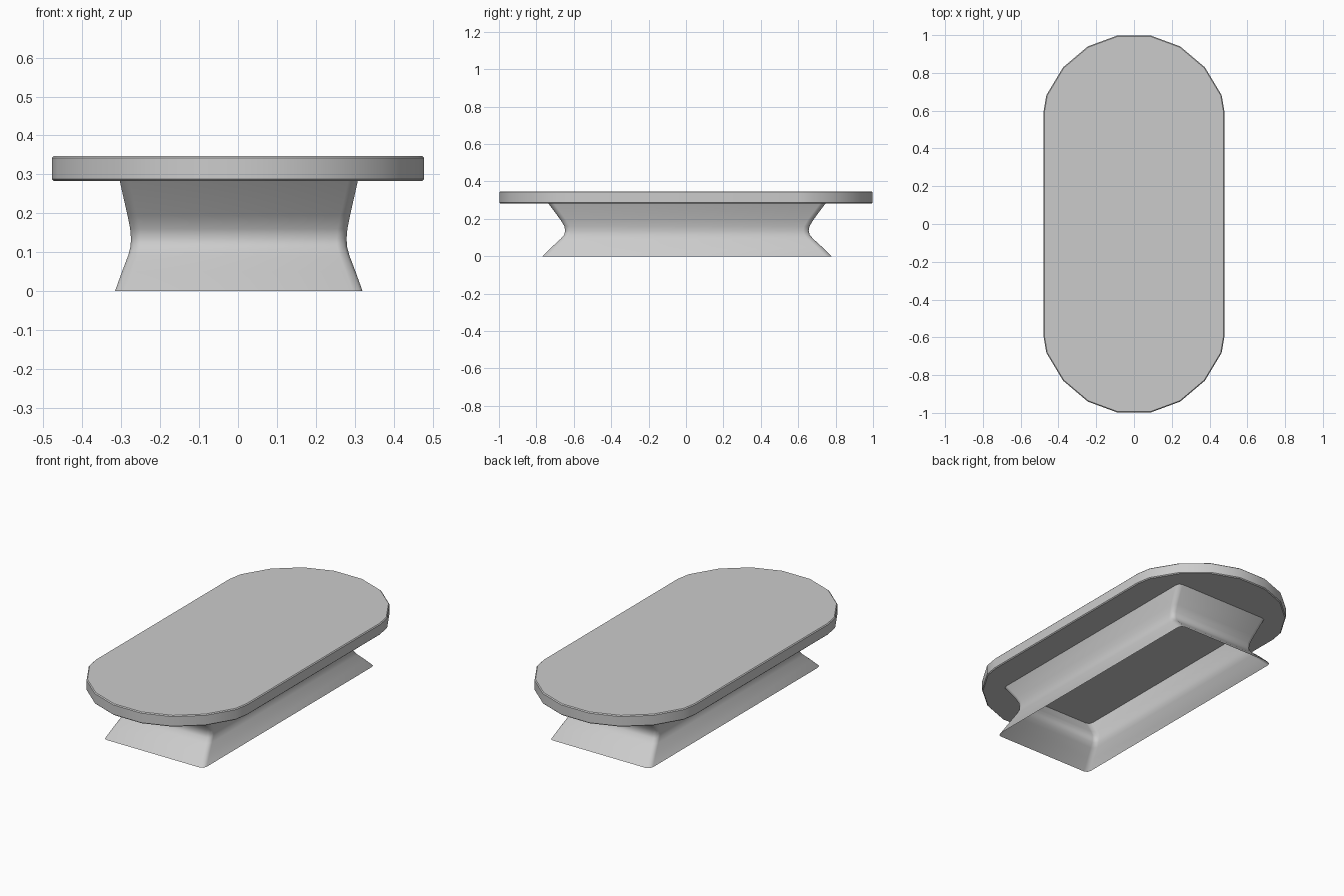
import bpy, bmesh

if "Cube" in bpy.data.objects:
    bpy.data.objects.remove(bpy.data.objects["Cube"])


def finish(name, bm, angle):
    bmesh.ops.recalc_face_normals(bm, faces=bm.faces)
    mesh = bpy.data.meshes.new(name)
    bm.to_mesh(mesh)
    bm.free()
    obj = bpy.data.objects.new(name, mesh)
    bpy.context.collection.objects.link(obj)
    bpy.ops.object.select_all(action='DESELECT')
    obj.select_set(True)
    bpy.context.view_layer.objects.active = obj
    bpy.ops.object.shade_smooth_by_angle(angle=angle)
    return obj


def four_way(quarter):
    """Mirror a quarter outline (from +x side round to +y end) into a loop."""
    half = quarter + [(-x, y) for x, y in reversed(quarter)]
    return half + [(-x, -y) for x, y in half]


# Oval table top: faceted rounded ends, slightly bevelled rims
outline = four_way([(0.478, 0.60), (0.464, 0.682), (0.375, 0.83),
                    (0.245, 0.94), (0.088, 0.998)])
bm = bmesh.new()
bottom = bm.faces.new([bm.verts.new((x, y, 0.283)) for x, y in outline])
ext = bmesh.ops.extrude_face_region(bm, geom=[bottom], use_keep_orig=True)
top_verts = [g for g in ext['geom'] if isinstance(g, bmesh.types.BMVert)]
bmesh.ops.translate(bm, verts=top_verts, vec=(0, 0, 0.0645))
bmesh.ops.recalc_face_normals(bm, faces=bm.faces)
rims = [e for e in bm.edges if abs(e.verts[0].co.z - e.verts[1].co.z) < 1e-5]
bmesh.ops.bevel(bm, geom=rims, offset=0.005, segments=1, affect='EDGES')
finish("table_top", bm, 0.55)

# Waisted base: open thin shell with narrow chamfered corners
profile = [(0.318, 0.773, 0.0), (0.300, 0.722, 0.05), (0.284, 0.676, 0.092),
           (0.278, 0.656, 0.115), (0.277, 0.651, 0.135), (0.279, 0.655, 0.160),
           (0.286, 0.676, 0.195), (0.306, 0.742, 0.284)]
bm = bmesh.new()
rings = []
for hx, hy, z in profile:
    loop = four_way([(hx, hy - 0.03), (hx - 0.007, hy - 0.008), (hx - 0.025, hy)])
    rings.append([bm.verts.new((x + 0.002, y + 0.005, z)) for x, y in loop])
for low, high in zip(rings, rings[1:]):
    n = len(low)
    for i in range(n):
        j = (i + 1) % n
        bm.faces.new((low[i], low[j], high[j], high[i]))
finish("table_base", bm, 0.9)
